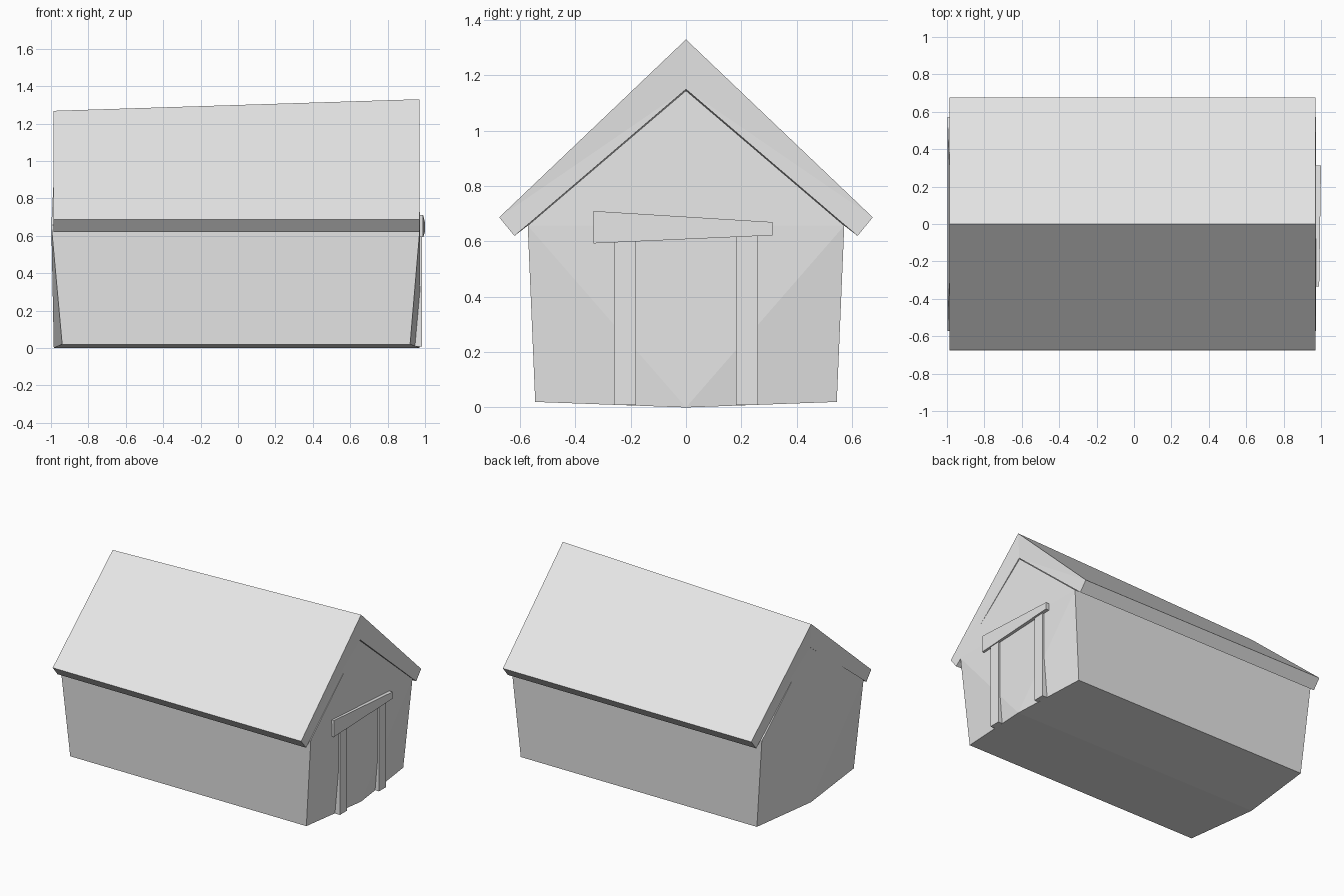
import bpy
import bmesh

cube = bpy.data.objects.get("Cube")
if cube:
    bpy.data.objects.remove(cube, do_unlink=True)

GREY = (0.8, 0.8, 0.8, 1.0)
mat = bpy.data.materials.new("plain grey")
mat.diffuse_color = GREY
mat.use_nodes = True
mat.node_tree.nodes["Principled BSDF"].inputs["Base Color"].default_value = GREY


def loft(name, start, end, cap_tris):
    """Join two matching rings of points; cap each with the given polygons."""
    bm = bmesh.new()
    a = [bm.verts.new(p) for p in start]
    b = [bm.verts.new(p) for p in end]
    n = len(a)
    for i in range(n):
        j = (i + 1) % n
        bm.faces.new((a[i], a[j], b[j], b[i]))
    for ring in (a, b):
        for poly in cap_tris:
            bm.faces.new([ring[i] for i in poly])
    bmesh.ops.recalc_face_normals(bm, faces=bm.faces)
    mesh = bpy.data.meshes.new(name)
    bm.to_mesh(mesh)
    bm.free()
    mesh.materials.append(mat)
    obj = bpy.data.objects.new(name, mesh)
    bpy.context.collection.objects.link(obj)
    return obj


# Walls: pentagonal ends whose lower corners are drawn in
def wall_ring(mid, corner, eave, peak, peak_z):
    return [(mid, 0, 0), (corner, 0.545, 0.02), (eave, 0.572, 0.657),
            (peak, 0, peak_z), (eave, -0.572, 0.657), (corner, -0.545, 0.02)]


loft("walls",
     wall_ring(-0.985, -0.94, -0.998, -0.975, 1.11),
     wall_ring(0.97, 0.92, 0.974, 0.958, 1.145),
     [(0, 1, 2), (0, 2, 4), (2, 3, 4), (0, 4, 5)])


# Roof: thick inverted V with a ridge that rises toward the door end
def roof_ring(x, inner_x, ridge, inner):
    return [(x, 0, ridge), (x, 0.675, 0.687), (x, 0.62, 0.62),
            (inner_x, 0, inner), (x, -0.62, 0.62), (x, -0.675, 0.687)]


loft("roof",
     roof_ring(-0.987, -0.98, 1.268, 1.10),
     roof_ring(0.97, 0.962, 1.33, 1.15),
     [(0, 1, 3), (1, 2, 3), (3, 4, 5), (0, 3, 5)])


# Door frame: two posts and a crooked tapering lintel
def slab_end(y, x0, x1, z0, z1):
    return [(x0, y, z0), (x1, y, z0), (x1, y, z1), (x0, y, z1)]


for name, y0 in (("right_door_post", -0.26), ("left_door_post", 0.18)):
    loft(name, slab_end(y0, 0.945, 0.985, 0.008, 0.62),
         slab_end(y0 + 0.08, 0.945, 0.985, 0.008, 0.62), [(0, 1, 2, 3)])

loft("door_lintel", slab_end(-0.335, 0.962, 0.99, 0.593, 0.71),
     slab_end(0.312, 0.968, 1.0, 0.622, 0.67), [(0, 1, 2, 3)])
